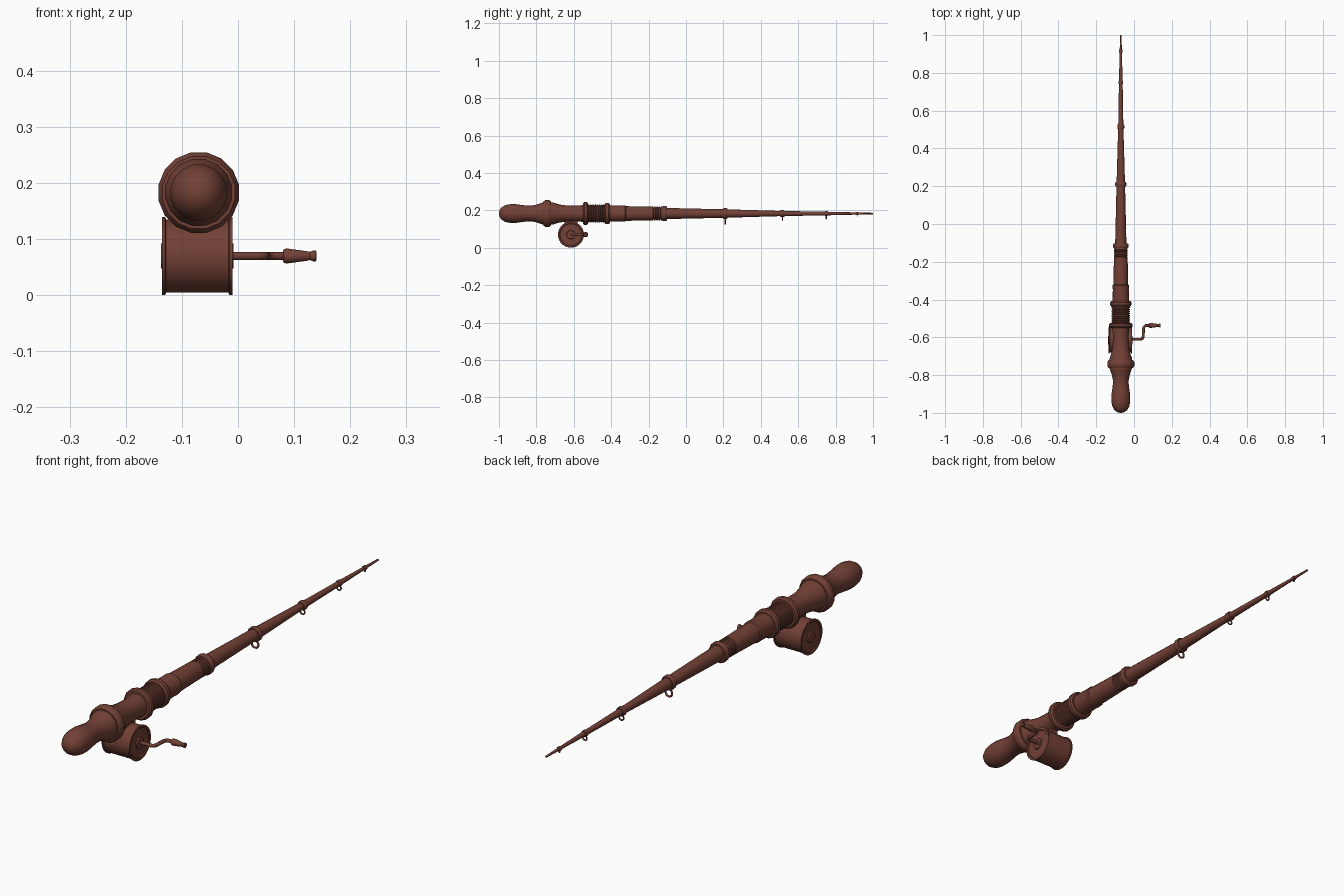
import bpy, math
from mathutils import Vector

if "Cube" in bpy.data.objects:
    bpy.data.objects.remove(bpy.data.objects["Cube"])

RX, RZ = -0.07, 0.183          # rod axis
REEL_Y, REEL_Z = -0.615, 0.07  # reel axis

mat = bpy.data.materials.new("reddish_brown")
mat.diffuse_color = (0.17, 0.052, 0.036, 1)
mat.use_nodes = True
mat.node_tree.nodes["Principled BSDF"].inputs["Base Color"].default_value = mat.diffuse_color


def finish(ob, angle=35):
    ob.data.materials.append(mat)
    bpy.ops.object.select_all(action='DESELECT')
    ob.select_set(True)
    bpy.context.view_layer.objects.active = ob
    bpy.ops.object.shade_smooth_by_angle(angle=math.radians(angle))
    return ob


def lathe(name, profile, origin, axis, sides=16):
    """Revolve (distance, radius) points about the x or y axis through origin."""
    verts, faces = [], []
    for d, r in profile:
        for k in range(sides):
            a = 2 * math.pi * (k + 0.5) / sides
            c, s = r * math.cos(a), r * math.sin(a)
            p = (c, d, s) if axis == 'y' else (d, -c, s)
            verts.append(Vector(p) + Vector(origin))
    for i in range(len(profile) - 1):
        for k in range(sides):
            n = (k + 1) % sides
            faces.append((i * sides + k, i * sides + n,
                          (i + 1) * sides + n, (i + 1) * sides + k))
    faces.append(tuple(reversed(range(sides))))
    last = (len(profile) - 1) * sides
    faces.append(tuple(range(last, last + sides)))
    me = bpy.data.meshes.new(name)
    me.from_pydata(verts, [], faces)
    ob = bpy.data.objects.new(name, me)
    bpy.context.collection.objects.link(ob)
    bpy.context.view_layer.objects.active = ob
    ob.select_set(True)
    bpy.ops.object.mode_set(mode='EDIT')
    bpy.ops.mesh.select_all(action='SELECT')
    bpy.ops.mesh.normals_make_consistent(inside=False)
    bpy.ops.object.mode_set(mode='OBJECT')
    return finish(ob)


def collar(name, y, r, half, inner):
    """Rounded ring around the rod."""
    prof = [(y - half, inner), (y - half, r * 0.9), (y - half * 0.5, r),
            (y + half * 0.5, r), (y + half, r * 0.9), (y + half, inner)]
    return lathe(name, prof, (RX, 0, RZ), 'y')


def ridges(name, y0, y1, count, low, high):
    """Row of wound grooves around the rod."""
    step = (y1 - y0) / count
    prof = []
    for i in range(count):
        y = y0 + i * step
        prof += [(y, low), (y + step * 0.25, high), (y + step * 0.75, high)]
    prof.append((y1, low))
    return lathe(name, prof, (RX, 0, RZ), 'y')


axis_pt = (RX, 0, RZ)

# Butt knob and grip
lathe("grip", [(-1.0, 0.004), (-0.997, 0.018), (-0.985, 0.035), (-0.965, 0.046),
               (-0.94, 0.051), (-0.91, 0.051), (-0.88, 0.047), (-0.85, 0.043),
               (-0.825, 0.043), (-0.80, 0.048), (-0.775, 0.057), (-0.765, 0.060),
               (-0.71, 0.060), (-0.69, 0.053), (-0.66, 0.046), (-0.62, 0.043),
               (-0.58, 0.043), (-0.54, 0.047), (-0.52, 0.047)], axis_pt, 'y')
collar("grip_collar", -0.742, 0.073, 0.021, 0.05)
collar("seat_collar_rear", -0.537, 0.063, 0.013, 0.04)
ridges("seat_thread", -0.525, -0.435, 8, 0.043, 0.049)
collar("seat_collar_front", -0.422, 0.057, 0.015, 0.035)

# Fore grip
lathe("fore_grip", [(-0.42, 0.045), (-0.345, 0.043), (-0.34, 0.044),
                    (-0.325, 0.044), (-0.32, 0.040), (-0.18, 0.037)], axis_pt, 'y')
ridges("fore_grip_winding", -0.185, -0.125, 5, 0.032, 0.037)
collar("fore_grip_collar", -0.115, 0.042, 0.013, 0.025)

# Tapered rod
lathe("rod", [(-0.13, 0.031), (0.21, 0.023), (0.515, 0.014), (0.75, 0.010),
              (0.915, 0.006), (1.0, 0.004)], axis_pt, 'y')

# Line guides: binding collar with a hanging ring
for i, (y, r, inner, ring, wire) in enumerate([
        (0.21, 0.030, 0.020, 0.015, 0.004), (0.515, 0.019, 0.012, 0.010, 0.003),
        (0.75, 0.013, 0.008, 0.009, 0.003), (0.915, 0.009, 0.005, 0.004, 0.0015)]):
    collar(f"guide_binding_{i}", y, r, 0.012 if i < 2 else 0.008, inner)
    bpy.ops.mesh.primitive_torus_add(
        major_radius=ring, minor_radius=wire, major_segments=16, minor_segments=8,
        location=(RX, y, RZ - r - ring + wire), rotation=(math.pi / 2, 0, 0))
    bpy.context.object.name = f"guide_ring_{i}"
    finish(bpy.context.object, 60)

# Reel drum with rimmed end plates and hubs
lathe("reel", [(-0.137, 0.012), (-0.137, 0.022), (-0.132, 0.024), (-0.132, 0.058),
               (-0.135, 0.061), (-0.135, 0.070), (-0.130, 0.070), (-0.128, 0.066),
               (-0.017, 0.066), (-0.015, 0.070), (-0.010, 0.070), (-0.010, 0.061),
               (-0.013, 0.058), (-0.013, 0.024), (-0.008, 0.022), (-0.008, 0.012)],
      (0, REEL_Y, REEL_Z), 'x', 24)

# Foot joining reel and grip
bpy.ops.mesh.primitive_cube_add(size=1, location=(RX, REEL_Y, 0.141))
foot = bpy.context.object
foot.name = "reel_foot"
foot.scale = (0.03, 0.07, 0.03)
finish(foot)

# Crank arm: bent tube
cu = bpy.data.curves.new("crank_arm", 'CURVE')
cu.dimensions = '3D'
cu.bevel_depth = 0.0075
cu.bevel_resolution = 2
cu.use_fill_caps = True
path = [(-0.015, -0.61), (0.035, -0.61), (0.044, -0.607), (0.049, -0.597),
        (0.050, -0.560), (0.053, -0.545), (0.062, -0.537), (0.090, -0.537)]
sp = cu.splines.new('POLY')
sp.points.add(len(path) - 1)
for p, (x, y) in zip(sp.points, path):
    p.co = (x, y, REEL_Z, 1)
arm = bpy.data.objects.new("crank_arm", cu)
bpy.context.collection.objects.link(arm)
bpy.ops.object.select_all(action='DESELECT')
arm.select_set(True)
bpy.context.view_layer.objects.active = arm
bpy.ops.object.convert(target='MESH')
finish(bpy.context.object, 50)

# Crank knob
lathe("crank_knob", [(0.080, 0.008), (0.081, 0.012), (0.086, 0.014), (0.125, 0.0085),
                     (0.128, 0.0075), (0.134, 0.010), (0.139, 0.010), (0.140, 0.007)],
      (0, -0.537, REEL_Z), 'x', 12)
